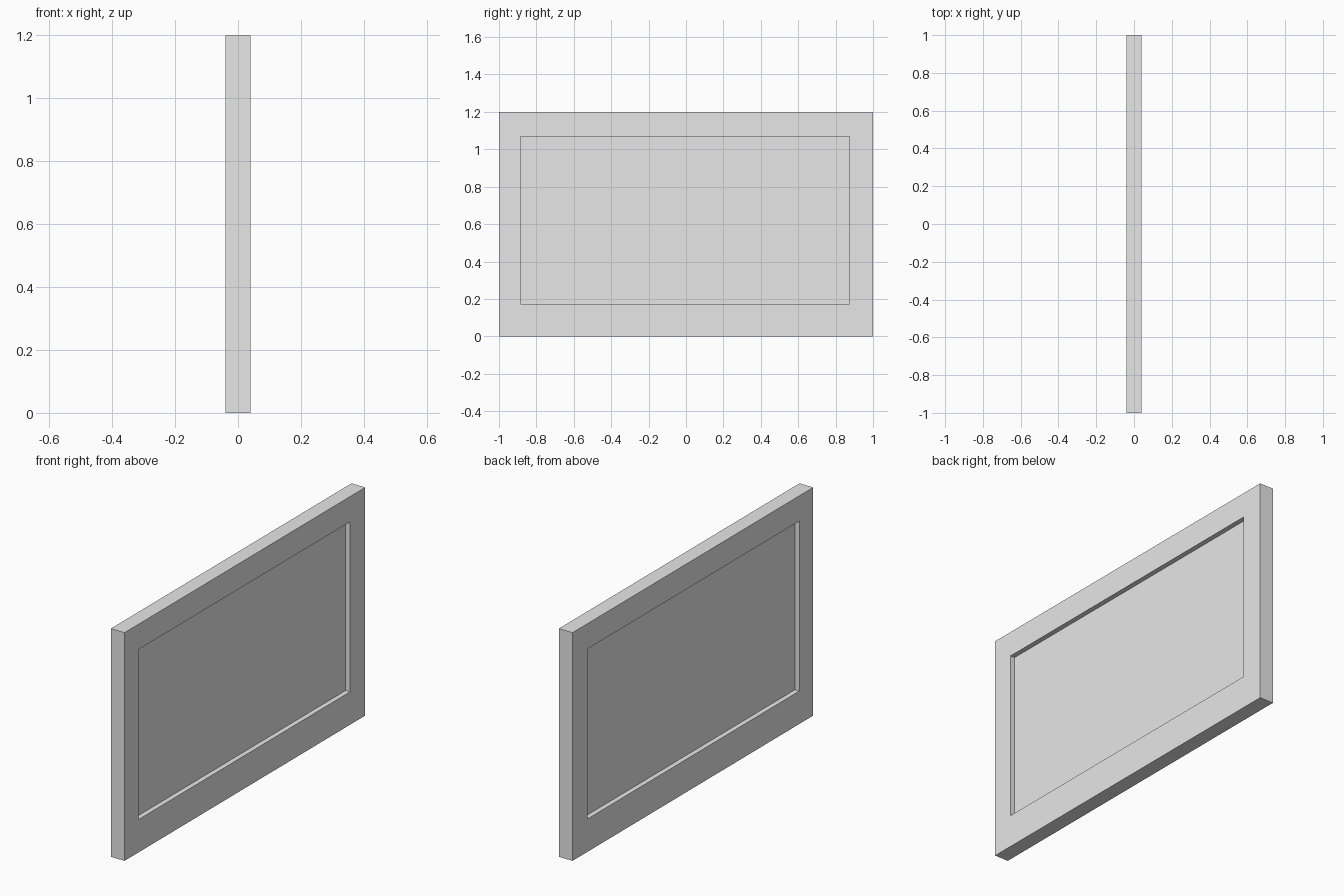
import bpy
import bmesh
from mathutils import Vector

cube = bpy.data.objects.get("Cube")
if cube:
    bpy.data.objects.remove(cube, do_unlink=True)

grey = bpy.data.materials.new("light_grey")
grey.use_nodes = True
grey.diffuse_color = (0.8, 0.8, 0.8, 1)
grey.node_tree.nodes["Principled BSDF"].inputs["Base Color"].default_value = (0.8, 0.8, 0.8, 1)

WIDTH, HEIGHT, THICK = 2.0, 1.2, 0.08
RECESS = 0.026
# Opening limits: y low, y high, z low, z high
OPENING = (-0.885, 0.875, 0.173, 1.067)

# Framed panel: a slab with a recessed field on both broad sides
bm = bmesh.new()
bmesh.ops.create_cube(bm, size=1)
bmesh.ops.scale(bm, vec=(THICK, WIDTH, HEIGHT), verts=bm.verts)
bmesh.ops.translate(bm, vec=(0, 0, HEIGHT / 2), verts=bm.verts)


def recess(face):
    """Inset a broad face to the opening, then sink it into the slab."""
    side = 1 if face.normal.x > 0 else -1
    bmesh.ops.inset_region(bm, faces=[face], thickness=0.1)
    y0, y1, z0, z1 = OPENING
    for v in face.verts:
        v.co.y = y1 if v.co.y > 0 else y0
        v.co.z = z1 if v.co.z > HEIGHT / 2 else z0
    field = bmesh.ops.extrude_discrete_faces(bm, faces=[face])["faces"][0]
    bmesh.ops.translate(bm, vec=Vector((-side * RECESS, 0, 0)), verts=field.verts)


bm.normal_update()
for broad in [f for f in bm.faces if abs(f.normal.x) > 0.9]:
    recess(broad)
bmesh.ops.recalc_face_normals(bm, faces=bm.faces)

mesh = bpy.data.meshes.new("framed_panel")
bm.to_mesh(mesh)
bm.free()
mesh.materials.append(grey)
panel = bpy.data.objects.new("framed_panel", mesh)
bpy.context.collection.objects.link(panel)
